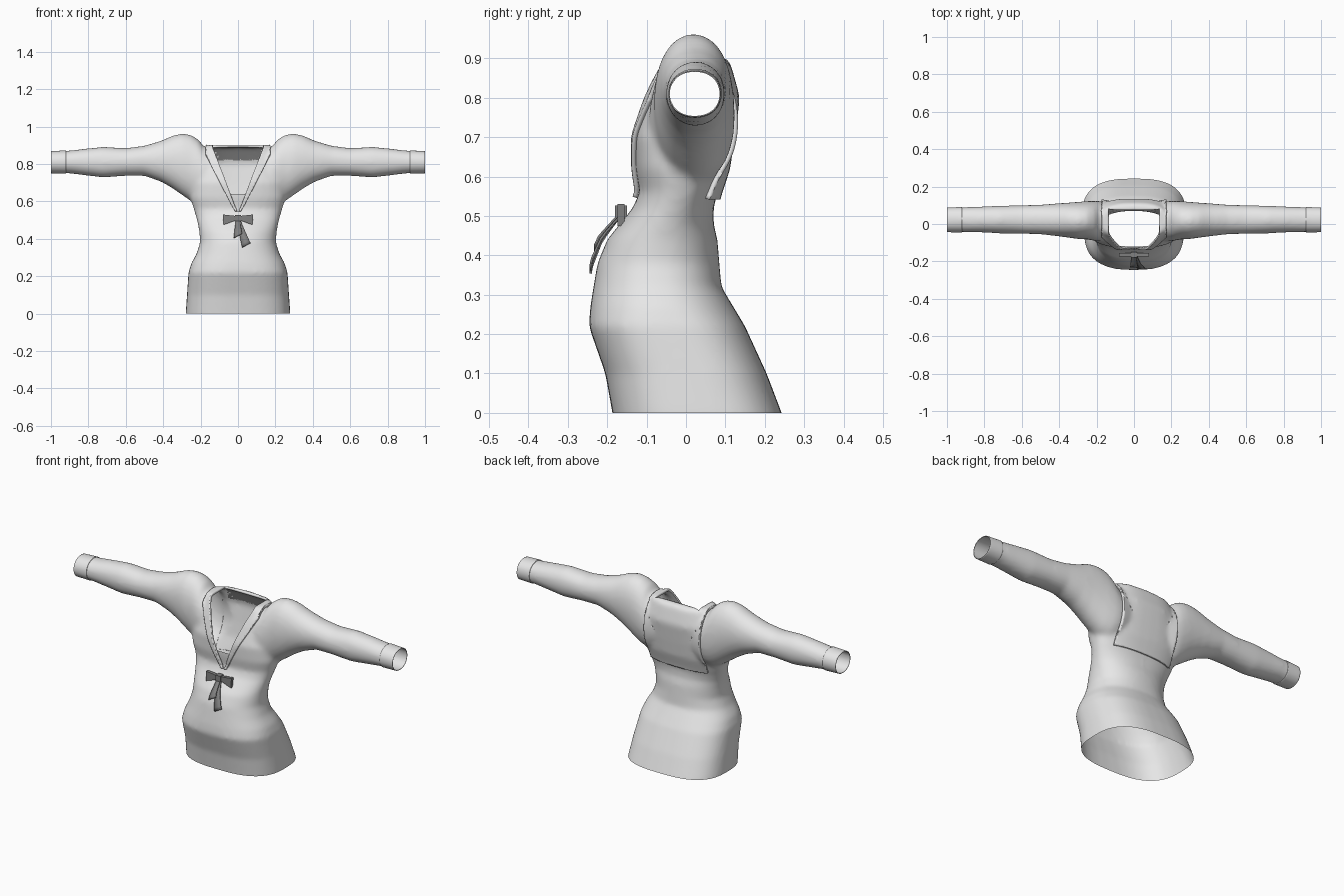
import bpy, bmesh, math
from mathutils import Vector

cube = bpy.data.objects.get("Cube")
if cube:
    bpy.data.objects.remove(cube, do_unlink=True)


def material(name, v):
    m = bpy.data.materials.new(name)
    m.use_nodes = True
    m.diffuse_color = (v, v, v, 1)
    m.node_tree.nodes["Principled BSDF"].inputs["Base Color"].default_value = (v, v, v, 1)
    return m


cloth = material("pale cloth", 0.8)
dark = material("dark grey ribbon", 0.22)


def add_object(name, bm, *mats):
    me = bpy.data.meshes.new(name)
    bm.to_mesh(me)
    bm.free()
    for m in mats:
        me.materials.append(m)
    ob = bpy.data.objects.new(name, me)
    bpy.context.collection.objects.link(ob)
    return ob


def loft(bm, rings):
    """Closed solid through rings of equal point count."""
    rows = [[bm.verts.new(p) for p in r] for r in rings]
    for a, b in zip(rows, rows[1:]):
        for i in range(len(a)):
            j = (i + 1) % len(a)
            bm.faces.new((a[i], a[j], b[j], b[i]))
    bm.faces.new(rows[0][::-1])
    bm.faces.new(rows[-1])


def oval(lo_a, hi_a, lo_b, hi_b, n, count=40):
    """Rounded-box outline between the given limits."""
    pts = []
    for i in range(count):
        t = math.tau * i / count
        c, s = math.cos(t), math.sin(t)
        u = math.copysign(abs(c) ** (2 / n), c)
        v = math.copysign(abs(s) ** (2 / n), s)
        pts.append(((lo_a + hi_a + u * (hi_a - lo_a)) / 2, (lo_b + hi_b + v * (hi_b - lo_b)) / 2))
    return pts


# Torso sections: height, half width, front y, back y, squareness
torso = [(-0.05, .28, -.18, .26, 2.8), (0, .28, -.187, .243, 2.8), (.1, .273, -.205, .205, 2.7),
         (.22, .265, -.247, .15, 2.6), (.27, .25, -.243, .12, 2.4), (.32, .222, -.235, .09, 2.3),
         (.38, .203, -.225, .085, 2.2), (.44, .207, -.2, .08, 2.2), (.48, .215, -.168, .07, 2.2),
         (.52, .225, -.135, .07, 2.3), (.56, .237, -.118, .08, 2.4), (.62, .255, -.128, .1, 2.5),
         (.7, .25, -.13, .112, 2.6), (.8, .22, -.1, .125, 2.6), (.89, .17, -.065, .1, 2.8)]
# Sleeve sections: x, bottom z, top z, front y, back y
sleeve = [(.12, .6, .885, -.085, .11), (.18, .58, .89, -.095, .122), (.21, .58, .93, -.09, .124),
          (.25, .6, .956, -.082, .122), (.3, .635, .963, -.08, .118), (.35, .67, .952, -.073, .114),
          (.41, .705, .925, -.065, .11), (.5, .737, .898, -.055, .103), (.6, .737, .885, -.052, .1),
          (.72, .728, .892, -.05, .098), (.82, .74, .882, -.045, .093), (.9, .75, .872, -.043, .09),
          (1.03, .753, .866, -.042, .086)]

bm = bmesh.new()
loft(bm, [[(x, y, z) for x, y in oval(-w, w, f, b, n)] for z, w, f, b, n in torso])
for side in (-1, 1):
    loft(bm, [[(side * x, y, z) for y, z in oval(f, b, lo, hi, 2.1)] for x, lo, hi, f, b in sleeve])
bmesh.ops.recalc_face_normals(bm, faces=bm.faces)

# Fuse torso and sleeves into one smooth skin
solid = add_object("blouse_solid", bm)
rm = solid.modifiers.new("fuse", 'REMESH')
rm.mode = 'VOXEL'
rm.voxel_size = 0.01
sm = solid.modifiers.new("soften", 'SMOOTH')
sm.factor = 0.5
sm.iterations = 14
skin = bpy.data.meshes.new_from_object(solid.evaluated_get(bpy.context.evaluated_depsgraph_get()))
bpy.data.objects.remove(solid, do_unlink=True)


def cut(bm, co, no, clear=False):
    geom = bm.verts[:] + bm.edges[:] + bm.faces[:]
    bmesh.ops.bisect_plane(bm, geom=geom, plane_co=co, plane_no=no, clear_outer=clear)


def keep(bm, rule):
    bad = [f for f in bm.faces if not rule(f.calc_center_median())]
    bmesh.ops.delete(bm, geom=bad, context='FACES')


def skin_copy():
    b = bmesh.new()
    b.from_mesh(skin)
    cut(b, (0, 0, 0), (0, 0, -1), True)
    for s in (-1, 1):
        cut(b, (s, 0, 0), (s, 0, 0), True)
    return b


V_Z = 0.535


def cut_v(bm, z0, slope):
    for s in (-1, 1):
        cut(bm, (0, 0, z0), (s, 0, -slope))


def in_neck(c):
    return c.z > 0.64 and c.y < 0.075 and abs(c.x) < (c.z - V_Z) * 0.38


def finish(ob, thick=0):
    if thick:
        s = ob.modifiers.new("thickness", 'SOLIDIFY')
        s.thickness = thick
        s.offset = 1
    bpy.ops.object.select_all(action='DESELECT')
    ob.select_set(True)
    bpy.context.view_layer.objects.active = ob
    bpy.ops.object.shade_smooth_by_angle(angle=math.radians(40))


# Blouse with open hem, cuffs and neck; dark lining at the nape
bm = skin_copy()
cut_v(bm, V_Z, 0.38)
cut(bm, (0, 0, .64), (0, 0, 1))
cut(bm, (0, 0, .82), (0, 0, 1))
cut(bm, (0, .075, 0), (0, 1, 0))
keep(bm, lambda c: not in_neck(c))
for f in bm.faces:
    c = f.calc_center_median()
    f.material_index = int(c.z > 0.82 and abs(c.x) < 0.13 and c.y > 0.06)
finish(add_object("blouse", bm, cloth, dark))

# Sailor collar: square back flap and tapering front lapels
bm = skin_copy()
OUT_Z, OUT_SLOPE, HALF = 0.515, 0.52, 0.175
cut_v(bm, V_Z, 0.38)
cut_v(bm, OUT_Z, OUT_SLOPE)
cut(bm, (0, .075, 0), (0, 1, 0))
cut(bm, (0, .02, 0), (0, 1, 0))
cut(bm, (0, 0, .545), (0, 0, 1))
for s in (-1, 1):
    cut(bm, (s * HALF, 0, 0), (1, 0, 0))


def in_collar(c):
    if abs(c.x) > HALF or c.z < 0.545:
        return False
    if c.y > 0.02:
        return not in_neck(c)
    v = (c.z - V_Z) * 0.38
    return v < abs(c.x) < (c.z - OUT_Z) * OUT_SLOPE


keep(bm, in_collar)
finish(add_object("sailor_collar", bm, cloth), 0.012)

# Cuffs
for side, name in ((1, "left_cuff"), (-1, "right_cuff")):
    bm = skin_copy()
    cut(bm, (side * .92, 0, 0), (-side, 0, 0), True)
    finish(add_object(name, bm, cloth), 0.003)


def prism(bm, outline, y0, y1):
    """Extrude an x-z outline along y."""
    loft(bm, [[(x, y, z) for x, z in outline] for y in (y0, y1)])


# Bow loops and knot
bm = bmesh.new()
for s in (-1, 1):
    prism(bm, [(s * .008, .5), (s * .078, .475), (s * .08, .53), (s * .008, .522)], -.174, -.156)
prism(bm, [(-.015, .495), (.015, .495), (.015, .527), (-.015, .527)], -.18, -.15)
bmesh.ops.recalc_face_normals(bm, faces=bm.faces)
add_object("bow", bm, dark)


def front_y(z):
    for a, b in zip(torso, torso[1:]):
        if a[0] <= z <= b[0]:
            return a[2] + (b[2] - a[2]) * (z - a[0]) / (b[0] - a[0])


# Ribbon tails lying on the front
for name, x_end, z_end, lift in (("long_tail", .045, .365, .012), ("short_tail", .0, .415, .018)):
    bm = bmesh.new()
    rows = []
    for i in range(9):
        t = i / 8
        z = .505 + (z_end - .505) * t
        x, w = x_end * t, .01 + .012 * t
        rows.append([bm.verts.new((x + k * w, front_y(z) - lift, z + k * .012 * t)) for k in (-1, 1)])
    for a, b in zip(rows, rows[1:]):
        bm.faces.new((a[0], b[0], b[1], a[1]))
    finish(add_object(name, bm, dark), 0.005)
bpy.data.meshes.remove(skin)
